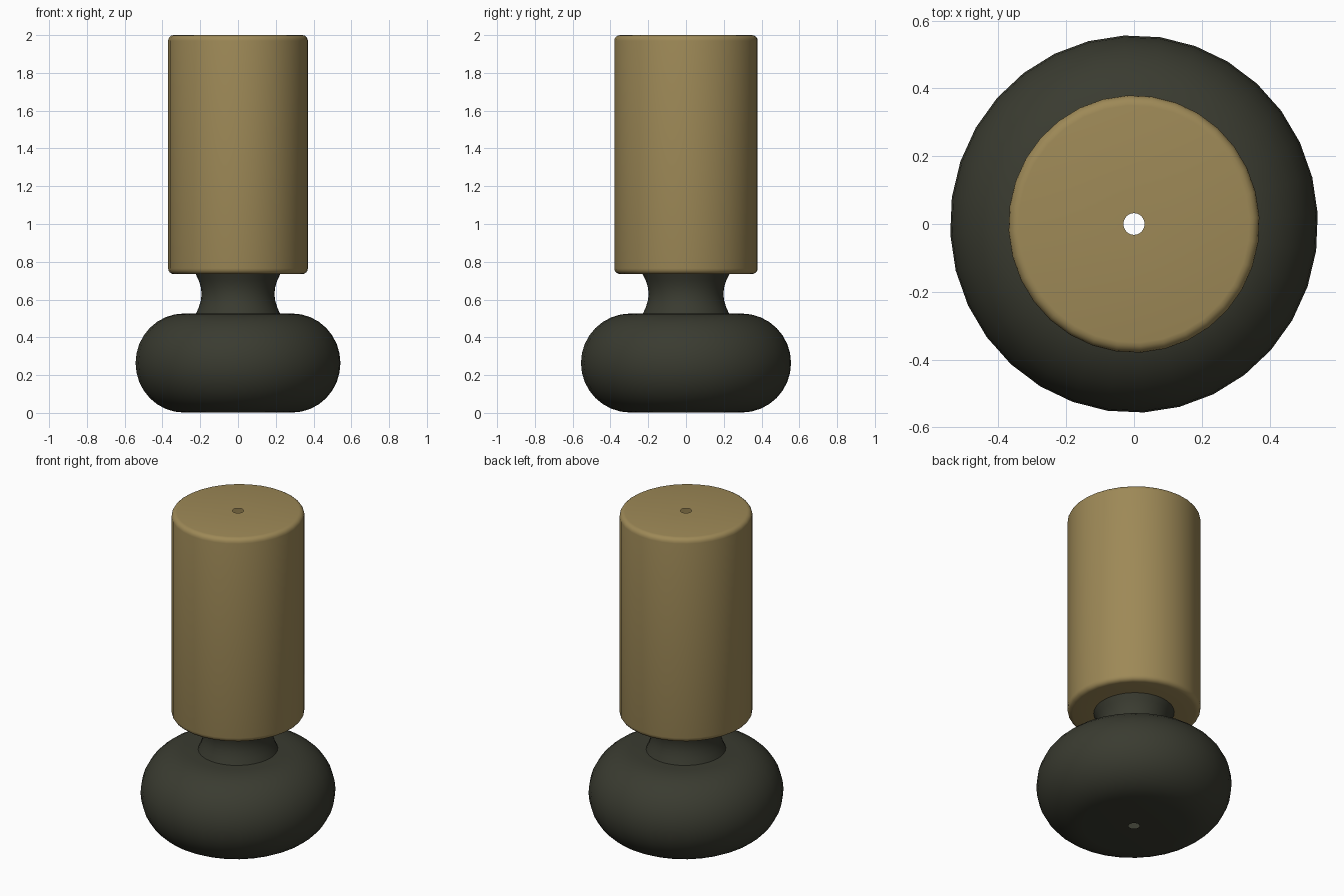
import bpy, bmesh, math

if "Cube" in bpy.data.objects:
    bpy.data.objects.remove(bpy.data.objects["Cube"])

SIDES = 32
PHASE = math.radians(3.1)
SX = 0.975  # slightly oval in plan


def material(name, color):
    m = bpy.data.materials.new(name)
    m.diffuse_color = color
    m.use_nodes = True
    m.node_tree.nodes["Principled BSDF"].inputs["Base Color"].default_value = m.diffuse_color
    return m


def arc(cr, cz, rad, a0, a1, n):
    pts = []
    for i in range(n + 1):
        a = math.radians(a0 + (a1 - a0) * i / n)
        pts.append((cr + rad * math.cos(a), cz + rad * math.sin(a)))
    return pts


def lathe(name, profile, mat):
    bm = bmesh.new()
    rings = []
    for r, z in profile:
        rings.append([bm.verts.new((SX * r * math.cos(PHASE + math.tau * k / SIDES),
                                    r * math.sin(PHASE + math.tau * k / SIDES), z))
                      for k in range(SIDES)])
    for a, b in zip(rings, rings[1:]):
        for k in range(SIDES):
            j = (k + 1) % SIDES
            bm.faces.new((a[k], a[j], b[j], b[k]))
    me = bpy.data.meshes.new(name)
    bm.to_mesh(me)
    bm.free()
    ob = bpy.data.objects.new(name, me)
    bpy.context.collection.objects.link(ob)
    me.materials.append(mat)
    bpy.ops.object.select_all(action='DESELECT')
    ob.select_set(True)
    bpy.context.view_layer.objects.active = ob
    bpy.ops.object.shade_smooth_by_angle(angle=math.radians(35))
    return ob


dark = material("dark_ceramic", (0.042, 0.044, 0.03, 1))
tan = material("tan_fabric", (0.34, 0.25, 0.095, 1))
HOLE = 0.032

# Rounded base with a waisted neck, open at the cable hole
base = [(HOLE, 0.0)] + arc(0.295, 0.264, 0.262, -90, 90, 16)
base[0] = (HOLE, base[1][1])
neck = [(0.228, 0.526), (0.213, 0.56), (0.202, 0.595), (0.198, 0.63),
        (0.202, 0.665), (0.213, 0.70), (0.230, 0.735)]
lathe("lamp_base", base + neck, dark)

# Cylindrical shade with softened rims and a small hole in the top
shade = [(0.228, 0.735)] + arc(0.35, 0.765, 0.03, -90, 0, 4) \
    + arc(0.35, 1.97, 0.03, 0, 90, 4) + [(HOLE, 2.0)]
lathe("lamp_shade", shade, tan)
